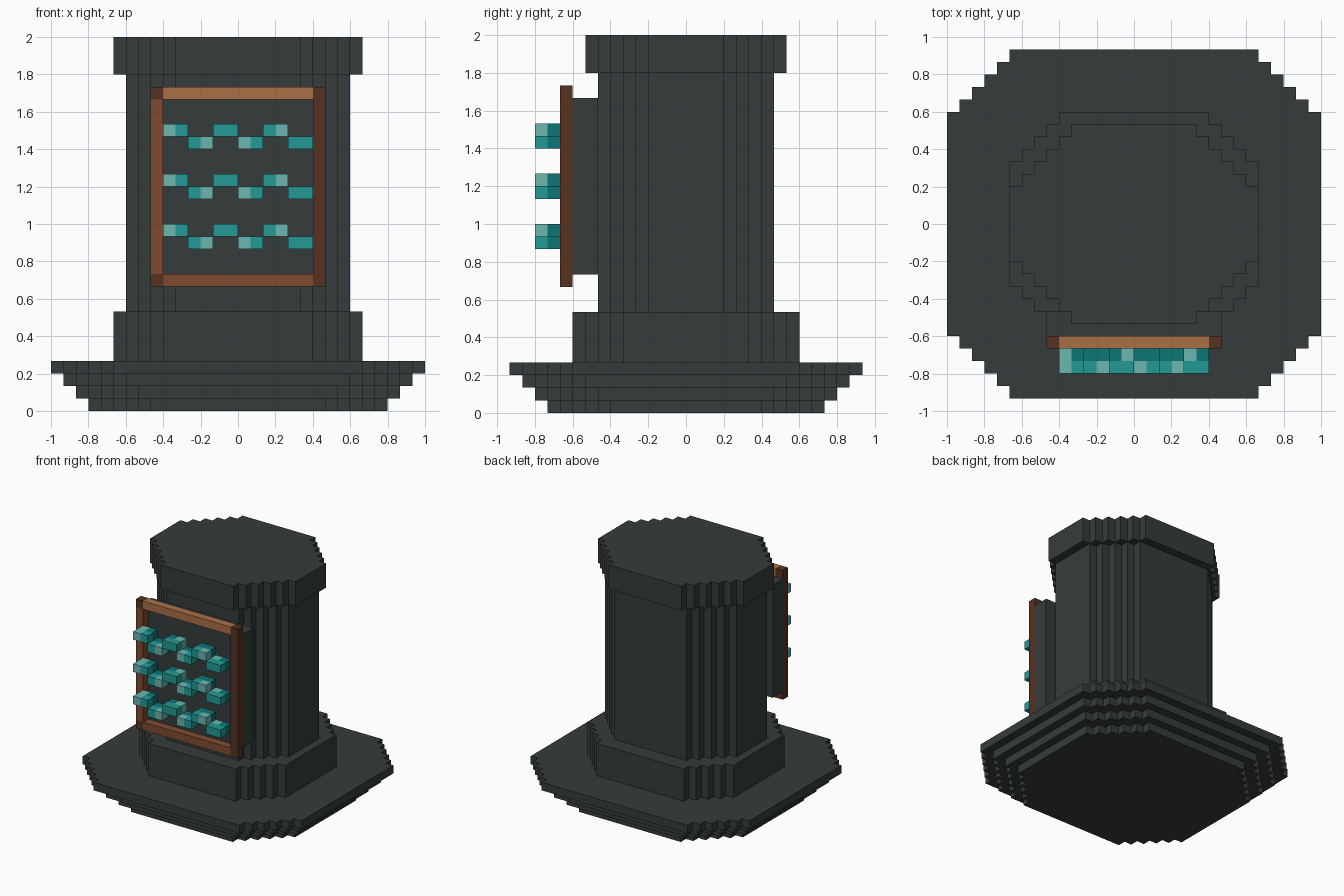
import bpy, bmesh
from mathutils import Vector

U = 1 / 15  # one block unit

if "Cube" in bpy.data.objects:
    bpy.data.objects.remove(bpy.data.objects["Cube"], do_unlink=True)


def material(name, hex_code):
    def linear(c):
        return c / 12.92 if c <= 0.04045 else ((c + 0.055) / 1.055) ** 2.4
    rgb = [linear(int(hex_code[i:i + 2], 16) / 255) for i in (0, 2, 4)]
    mat = bpy.data.materials.new(name)
    mat.use_nodes = True
    mat.diffuse_color = (*rgb, 1)
    mat.node_tree.nodes["Principled BSDF"].inputs["Base Color"].default_value = (*rgb, 1)
    return mat


STONE = material("dark_stone", "353C3B")
WOOD_LIGHT = material("light_wood", "AA7046")
WOOD_MID = material("mid_wood", "7F4B31")
WOOD_DARK = material("dark_wood", "573222")
TEAL_LIGHT = material("light_teal", "6DB7B0")
TEAL_MID = material("mid_teal", "229A96")
TEAL_DARK = material("dark_teal", "0C7577")


def finish(name, bm, mats, rule=None):
    """Turn a bmesh in block units into an object; rule picks a material per face."""
    bmesh.ops.recalc_face_normals(bm, faces=bm.faces)
    for f in bm.faces:
        f.material_index = rule(f) if rule else 0
    bmesh.ops.scale(bm, vec=(U, U, U), verts=bm.verts)
    mesh = bpy.data.meshes.new(name)
    bm.to_mesh(mesh)
    bm.free()
    for m in mats:
        mesh.materials.append(m)
    obj = bpy.data.objects.new(name, mesh)
    bpy.context.collection.objects.link(obj)
    return obj


def box_mesh(lo, hi):
    lo, hi = Vector(lo), Vector(hi)
    bm = bmesh.new()
    bmesh.ops.create_cube(bm, size=1)
    for v in bm.verts:
        v.co = (lo + hi) / 2 + v.co * (hi - lo)
    return bm


def box(name, lo, hi, mats, rule=None):
    return finish(name, box_mesh(lo, hi), mats, rule)


def stepped_prism(name, half_x, half_y, steps, z0, z1):
    """Octagon-like slab whose four corners are cut as unit stairs."""
    quarter = []
    for i in range(steps):
        x, y = half_x - steps + i, half_y - i
        quarter += [(x, y), (x, y - 1)]
    quarter.append((half_x, half_y - steps))
    right = quarter + [(x, -y) for x, y in reversed(quarter)]
    outline = right + [(-x, -y) for x, y in right]
    bm = bmesh.new()
    base = bm.faces.new([bm.verts.new((x, y, z0)) for x, y in outline])
    top = bmesh.ops.extrude_face_region(bm, geom=[base], use_keep_orig=True)["geom"]
    verts = [g for g in top if isinstance(g, bmesh.types.BMVert)]
    bmesh.ops.translate(bm, vec=(0, 0, z1 - z0), verts=verts)
    return finish(name, bm, [STONE])


# Flared base, pedestal, shaft and cap
for i in range(4):
    stepped_prism(f"base_tier_{i + 1}", 12 + i, 11 + i, 5, i, i + 1)
stepped_prism("pedestal", 10, 9, 4, 4, 8)
stepped_prism("shaft", 9, 7, 4, 8, 27)
stepped_prism("cap", 10, 8, 5, 27, 30)

# Board on the front with its wooden frame
box("board", (-7, -9, 11), (7, -7, 25), [STONE])
box("frame_top", (-6, -10, 25), (6, -9, 26), [WOOD_LIGHT])
box("frame_bottom", (-6, -10, 10), (6, -9, 11), [WOOD_MID])
box("frame_left", (6, -10, 10), (7, -9, 26), [WOOD_DARK])
box("frame_right", (-7, -10, 11), (-6, -9, 25), [WOOD_MID, WOOD_DARK],
    lambda f: int(f.normal.x < -0.5))
for label, z in (("lower", 10), ("upper", 25)):
    box(f"frame_corner_{label}", (-7, -10, z), (-6, -9, z + 1), [WOOD_DARK])


# Zigzag rows of raised marks, coloured cell by cell
def mark_colour(face):
    c = face.calc_center_median()
    cell = int(c.x + 6)
    if c.y < -11:
        return 0 if cell % 3 == 0 else 1
    return 0 if cell % 5 == 0 else 2


for row, z in enumerate((13, 17, 21)):
    for i in range(6):
        x = 2 * i - 6
        z0 = z + 1 - i % 2
        bm = box_mesh((x, -12, z0), (x + 2, -10, z0 + 1))
        for normal in ((1, 0, 0), (0, 1, 0)):
            bmesh.ops.bisect_plane(bm, geom=bm.verts[:] + bm.edges[:] + bm.faces[:],
                                   plane_co=(x + 1, -11, z0), plane_no=normal)
        # Nudge outer faces' centres off cell borders by sampling inside the mark
        centre = Vector((x + 1, -11, z0 + 0.5))

        def rule(f, centre=centre):
            inner = f.calc_center_median().lerp(centre, 0.1)
            cell = int(inner.x + 6)
            if inner.y < -11:
                return 0 if cell % 3 == 0 else 1
            return 0 if cell % 5 == 0 else 2

        finish(f"mark_{row + 1}_{i + 1}", bm, [TEAL_LIGHT, TEAL_MID, TEAL_DARK], rule)
